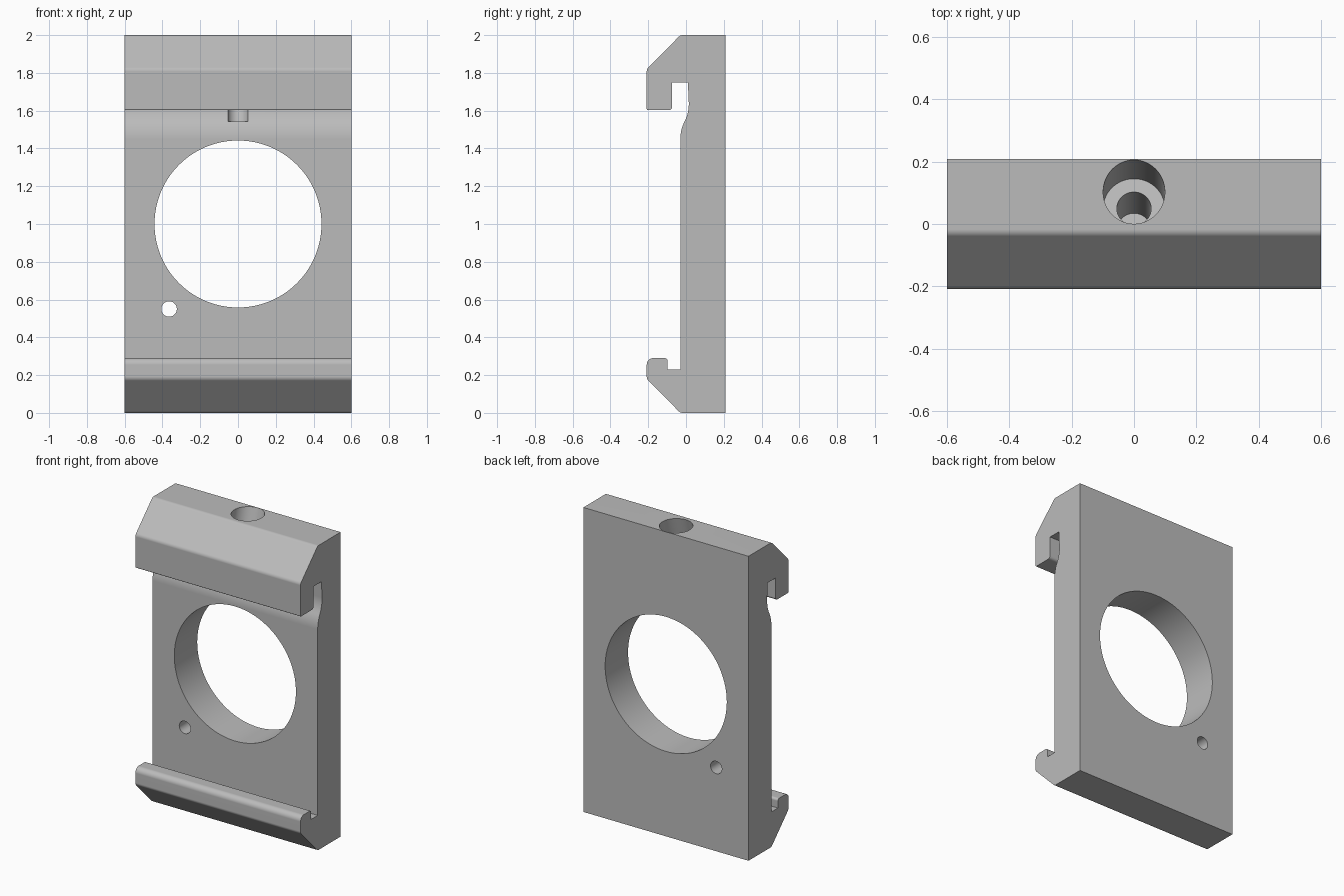
import bpy
import bmesh
from math import radians, tan, sin, cos
from mathutils import Vector, Matrix

cube = bpy.data.objects.get("Cube")
if cube:
    bpy.data.objects.remove(cube, do_unlink=True)

grey = bpy.data.materials.new("plain grey")
grey.use_nodes = True
grey.diffuse_color = (0.5, 0.5, 0.5, 1)
grey.node_tree.nodes["Principled BSDF"].inputs["Base Color"].default_value = (0.5, 0.5, 0.5, 1)


def new_object(name, bm):
    bmesh.ops.recalc_face_normals(bm, faces=bm.faces[:])
    mesh = bpy.data.meshes.new(name)
    bm.to_mesh(mesh)
    bm.free()
    mesh.materials.append(grey)
    obj = bpy.data.objects.new(name, mesh)
    bpy.context.collection.objects.link(obj)
    return obj


def rounded(corners, steps=8):
    """Replace each (y, z, radius) corner by an arc of that radius."""
    points = []
    for i, (y, z, r) in enumerate(corners):
        p = Vector((y, z))
        if r == 0:
            points.append(p)
            continue
        a = (Vector(corners[i - 1][:2]) - p).normalized()
        b = (Vector(corners[(i + 1) % len(corners)][:2]) - p).normalized()
        half = a.angle(b) / 2
        centre = p + (a + b).normalized() * (r / sin(half))
        start = p + a * (r / tan(half)) - centre
        end = p + b * (r / tan(half)) - centre
        sweep = start.angle(end)
        for k in range(steps + 1):
            t = k / steps
            points.append(centre + (start * sin((1 - t) * sweep) + end * sin(t * sweep)) / sin(sweep))
    return points


def cylinder_cutter(name, start, end, radius, segments=96):
    start, end = Vector(start), Vector(end)
    axis = end - start
    turn = Vector((0, 0, 1)).rotation_difference(axis).to_matrix().to_4x4()
    bm = bmesh.new()
    bmesh.ops.create_cone(bm, cap_ends=True, segments=segments, radius1=radius, radius2=radius,
                          depth=axis.length, matrix=Matrix.Translation((start + end) / 2) @ turn)
    obj = new_object(name, bm)
    obj.hide_render = True
    return obj


# Side profile with both hooks: (y, z, corner radius)
BACK, FRONT, FACE = 0.208, -0.208, -0.03
profile = rounded([
    (BACK, 0, 0), (FACE, 0, 0.03),
    # lower hook
    (FRONT, 0.18, 0.03), (FRONT, 0.29, 0.035), (-0.097, 0.29, 0.015),
    (-0.097, 0.23, 0), (FACE, 0.23, 0),
    # curved relief above the plate face
    (FACE, 1.5, 0.2), (0.017, 1.59, 0.2), (0.01, 1.75, 0),
    # upper hook
    (-0.073, 1.75, 0), (-0.073, 1.603, 0.018), (FRONT, 1.603, 0.006),
    (FRONT, 1.82, 0.03), (FACE, 2, 0.03), (BACK, 2, 0),
])
bm = bmesh.new()
side = bm.faces.new([bm.verts.new((-0.6, p.x, p.y)) for p in profile])
extruded = bmesh.ops.extrude_face_region(bm, geom=[side], use_keep_orig=True)
bmesh.ops.translate(bm, vec=(1.2, 0, 0),
                    verts=[g for g in extruded["geom"] if isinstance(g, bmesh.types.BMVert)])
plate = new_object("mounting_plate", bm)

# Openings: large bore, small hole and the tilted stepped screw hole
mouth = Vector((0, 0.103, 2))
down = Vector((0, -sin(radians(15)), -cos(radians(15))))
cutters = [
    cylinder_cutter("large_bore_cutter", (0, -0.5, 1), (0, 0.5, 1), 0.442, 128),
    cylinder_cutter("small_hole_cutter", (-0.365, -0.5, 0.55), (-0.365, 0.5, 0.55), 0.041, 48),
    cylinder_cutter("screw_head_cutter", mouth - down * 0.1, mouth + down * 0.207, 0.099),
    cylinder_cutter("screw_shaft_cutter", mouth + down * 0.1, mouth + down * 0.471, 0.055, 64),
]
bpy.ops.object.select_all(action="DESELECT")
plate.select_set(True)
bpy.context.view_layer.objects.active = plate
for cutter in cutters:
    cut = plate.modifiers.new(cutter.name, "BOOLEAN")
    cut.operation = "DIFFERENCE"
    cut.solver = "EXACT"
    cut.object = cutter
    bpy.ops.object.modifier_apply(modifier=cut.name)
    bpy.data.objects.remove(cutter, do_unlink=True)

# Smooth curves, crisp edges
bpy.ops.object.shade_smooth_by_angle(angle=radians(25))
weighted = plate.modifiers.new("flat_face_normals", "WEIGHTED_NORMAL")
weighted.keep_sharp = True
